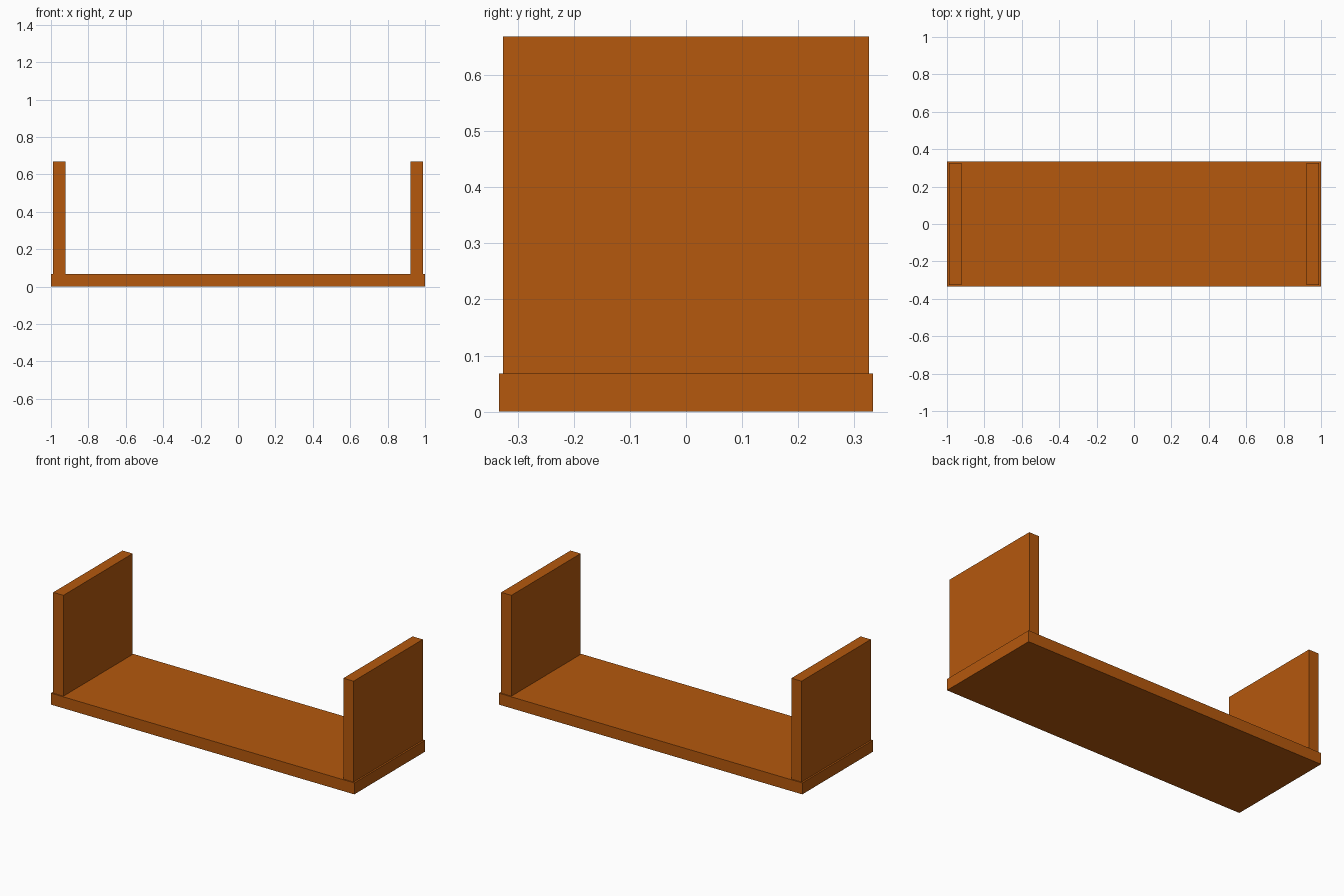
import bpy

if "Cube" in bpy.data.objects:
    bpy.data.objects.remove(bpy.data.objects["Cube"])

# Warm orange-brown wood
wood = bpy.data.materials.new("orange_wood")
wood.diffuse_color = (0.46, 0.098, 0.004, 1.0)
wood.use_nodes = True
wood.node_tree.nodes["Principled BSDF"].inputs["Base Color"].default_value = wood.diffuse_color


def box(name, x, y, z):
    """Box from (min, max) ranges on each axis."""
    ranges = (x, y, z)
    bpy.ops.mesh.primitive_cube_add(size=1)
    obj = bpy.context.object
    obj.name = name
    obj.scale = [b - a for a, b in ranges]
    obj.location = [(a + b) / 2 for a, b in ranges]
    bpy.ops.object.transform_apply(location=True, rotation=False, scale=True)
    obj.data.materials.append(wood)
    return obj


# Base board
base_top = 0.068
box("base_board", (-1, 1), (-0.333, 0.333), (0, base_top))

# Upright end panels, slightly inset from the base edges
inner, outer = 0.923, 0.99
for side, x in (("left", (-outer, -inner)), ("right", (inner, outer))):
    box(side + "_end_panel", x, (-0.326, 0.326), (base_top, 0.669))
